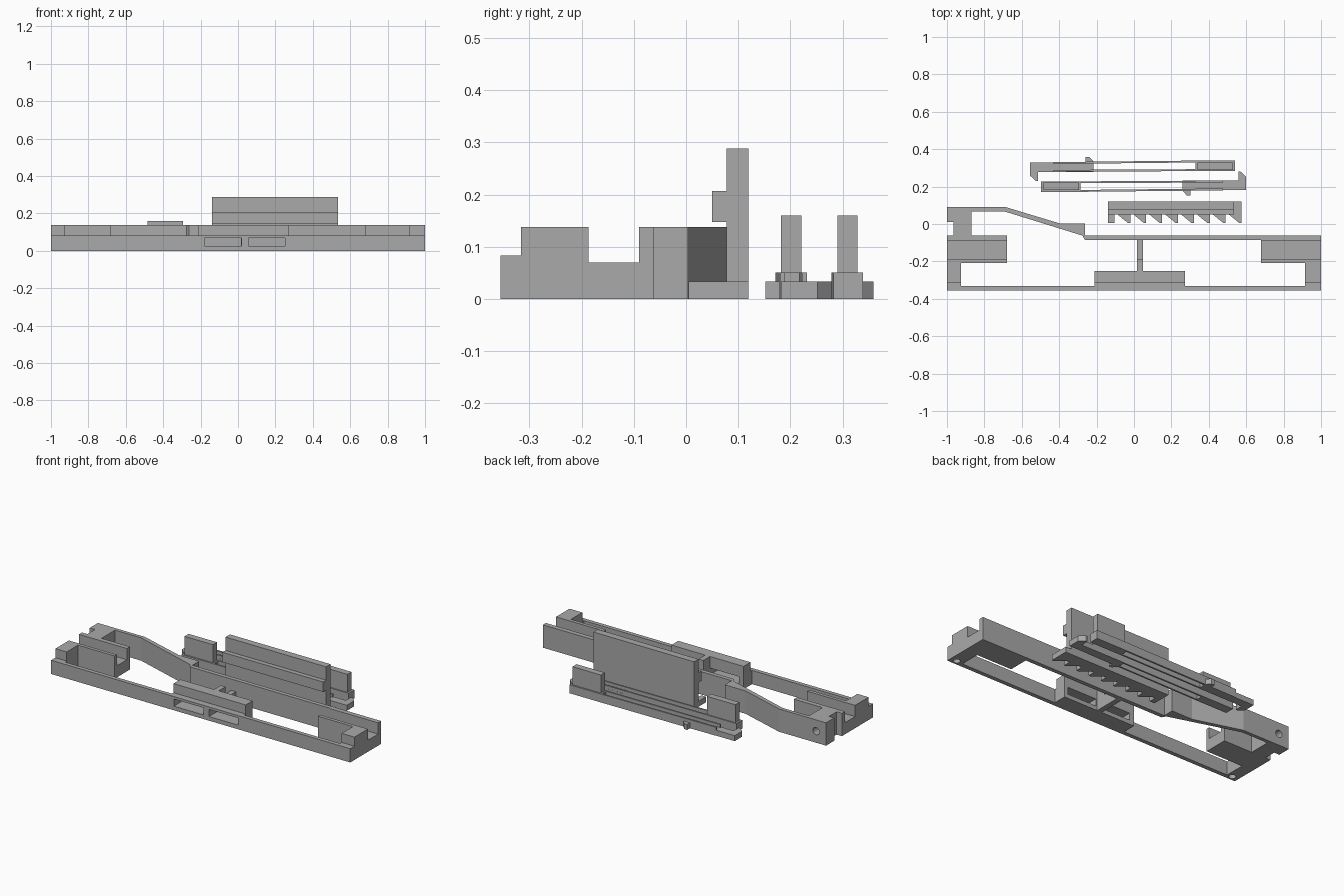
import bpy, bmesh, math
from mathutils import Vector

if "Cube" in bpy.data.objects:
    bpy.data.objects.remove(bpy.data.objects["Cube"])

grey = bpy.data.materials.new("plain_grey")
grey.diffuse_color = (0.4, 0.4, 0.4, 1)
grey.use_nodes = True
grey.node_tree.nodes["Principled BSDF"].inputs["Base Color"].default_value = grey.diffuse_color


def prism(name, pts, lo, hi, axis="z"):
    """Extrude a profile: (x, y) pairs along z, or (y, z) pairs along x."""
    def place(p, t):
        return (p[0], p[1], t) if axis == "z" else (t, p[0], p[1])
    bm = bmesh.new()
    base = bm.faces.new([bm.verts.new(place(p, lo)) for p in pts])
    ext = bmesh.ops.extrude_face_region(bm, geom=[base])
    verts = [v for v in ext["geom"] if isinstance(v, bmesh.types.BMVert)]
    offset = Vector(place((0, 0), hi - lo))
    bmesh.ops.translate(bm, verts=verts, vec=offset)
    bmesh.ops.recalc_face_normals(bm, faces=bm.faces)
    me = bpy.data.meshes.new(name)
    bm.to_mesh(me)
    bm.free()
    me.materials.append(grey)
    ob = bpy.data.objects.new(name, me)
    bpy.context.collection.objects.link(ob)
    return ob


def box(name, x0, x1, y0, y1, z0, z1):
    return prism(name, [(x0, y0), (x1, y0), (x1, y1), (x0, y1)], z0, z1)


def circle(cx, cy, r, n=20):
    return [(cx + r * math.cos(2 * math.pi * i / n),
             cy + r * math.sin(2 * math.pi * i / n)) for i in range(n)]


def cut(ob, cutter):
    m = ob.modifiers.new("cut", "BOOLEAN")
    m.operation, m.solver, m.object = "DIFFERENCE", "EXACT", cutter
    cutter.hide_render = True
    cutter.hide_set(True)


TOP, LOW, MID = 0.138, 0.083, 0.07

# Front rail with a wider section in the middle and wide ends
rail = prism("front_rail", [
    (-1, -0.356), (1, -0.356), (1, -0.316), (0.915, -0.316), (0.915, -0.331),
    (0.273, -0.331), (0.273, -0.316), (-0.21, -0.316), (-0.21, -0.331),
    (-0.925, -0.331), (-0.925, -0.316), (-1, -0.316)], 0, LOW)
middle = box("middle_block", -0.21, 0.273, -0.316, -0.25, 0, TOP)
for i, (x0, x1) in enumerate([(-0.18, 0.018), (0.055, 0.25)]):
    slot = box(f"slot_cutter_{i}", x0, x1, -0.4, -0.2, 0.025, 0.068)
    cut(rail, slot)
    cut(middle, slot)

# Post between the middle block and the back rail
prism("middle_post", [(-0.25, 0), (-0.086, 0), (-0.086, MID), (-0.187, MID),
                      (-0.187, TOP), (-0.25, TOP)], 0.015, 0.047, "x")

# Channel blocks and corner blocks at both ends
channel = [(-0.208, 0), (-0.061, 0), (-0.061, TOP), (-0.09, TOP),
           (-0.09, MID), (-0.187, MID), (-0.187, TOP), (-0.208, TOP)]
for side, s, inner in (("left", -1, 0.925), ("right", 1, 0.915)):
    prism(f"{side}_channel", channel, *sorted((s * 0.68, s)), "x")
    xs = sorted((s * inner, s))
    corner = box(f"{side}_corner", *xs, -0.316, -0.208, 0, TOP)
    hole = prism(f"{side}_hole_cutter", circle(s * 0.958, -0.328, 0.02), -0.05, 0.05)
    cut(corner, hole)
    cut(rail, hole)

# Back rail running into the bent arm and its left foot
arm = prism("back_rail_and_arm", [
    (1, -0.061), (-0.262, -0.061), (-0.262, 0.004), (-0.4, 0.004),
    (-0.685, 0.09), (-1, 0.09), (-1, 0.012), (-0.965, 0.012),
    (-0.965, -0.061), (-0.87, -0.061), (-0.87, 0.068), (-0.695, 0.068),
    (-0.276, -0.062), (-0.262, -0.086), (1, -0.086)], 0, TOP)
bpy_hole = prism("pivot_hole_cutter", circle(0, 0, 0.022), 0, 0.3)
bpy_hole.rotation_euler = (math.radians(90), 0, 0)
bpy_hole.location = (-0.933, 0.2, 0.07)
cut(arm, bpy_hole)

# Toothed base strip
teeth = [(0.575, 0.12), (-0.138, 0.12), (-0.138, 0.005)]
pitch = 0.085
for i in range(9):
    x = -0.105 + i * pitch
    teeth += [(x, 0.005), (x, 0.05)]
    if i < 8:
        teeth += [(x + 0.018, 0.05), (x + pitch - 0.012, 0.005)]
prism("toothed_strip", teeth, 0, 0.033)

# Upright plate with a ledge along its front
prism("upright_plate", [
    (0.078, 0.033), (0.12, 0.033), (0.12, 0.288), (0.078, 0.288),
    (0.078, 0.207), (0.05, 0.207), (0.05, 0.147), (0.078, 0.147)],
    -0.138, 0.535, "x")


# Latches: hooked body, two thin springs and a grip block; s = -1 turns it round
def latch(name, ox, oy, s):
    def at(pts):
        return [(ox + s * x, oy + s * y) for x, y in pts]
    prism(name + "_hook", at([
        (0, 0.05), (0, -0.02), (0.03, -0.048), (0.042, -0.048), (0.042, 0),
        (0.34, 0), (0.34, 0.055), (0.317, 0.08), (0.297, 0.08),
        (0.297, 0.05)]), 0, 0.033)
    t = 0.01
    for k, (y0, y1) in enumerate([(0, 0.004), (0.042, 0.05)]):
        prism(f"{name}_spring_{k}", at([
            (0.125, y0), (0.885, y1), (0.885, y1 + t), (0.125, y0 + t)]), 0, 0.051)
    prism(name + "_grip_base", at([
        (0.885, 0.004), (1.097, 0.004), (1.097, 0.06), (0.885, 0.06)]), 0, 0.051)
    prism(name + "_grip", at([
        (0.895, 0.011), (1.085, 0.011), (1.085, 0.05), (0.895, 0.05)]), 0.051, 0.16)


latch("back_latch", -0.556, 0.279, 1)
latch("front_latch", 0.6, 0.232, -1)
for ob in bpy.data.objects:
    if ob.hide_render:
        ob.display_type = "WIRE"
